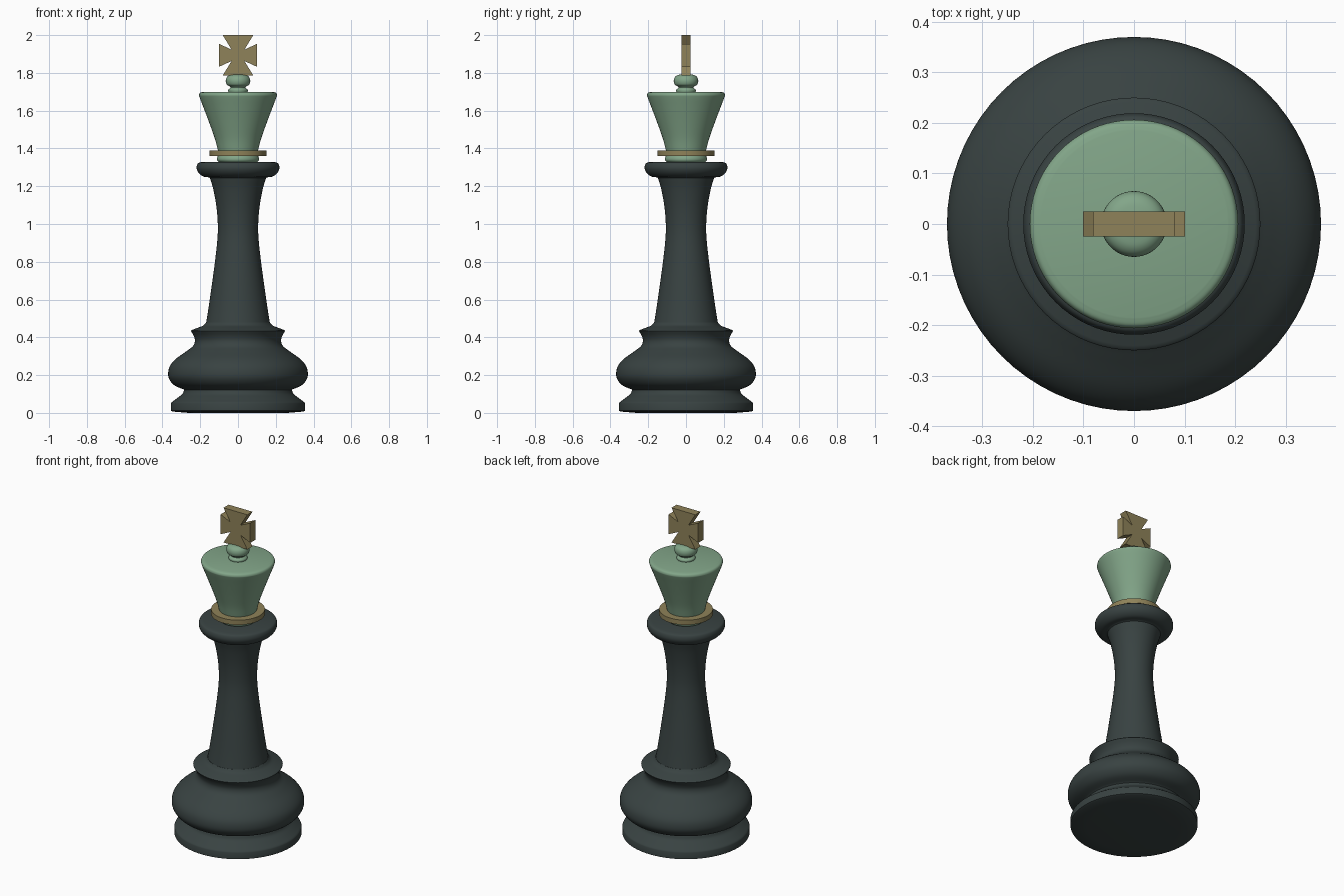
import bpy, bmesh, math
from mathutils import Vector

if "Cube" in bpy.data.objects:
    bpy.data.objects.remove(bpy.data.objects["Cube"])


def material(name, rgb):
    m = bpy.data.materials.new(name)
    m.diffuse_color = (*rgb, 1)
    m.use_nodes = True
    m.node_tree.nodes["Principled BSDF"].inputs["Base Color"].default_value = m.diffuse_color
    return m


DARK = material("dark slate", (0.040, 0.055, 0.054))
GREEN = material("sage green", (0.225, 0.38, 0.25))
GOLD = material("dull gold", (0.275, 0.225, 0.10))


def spline(pts, steps=5):
    """Smooth curve through the given profile points."""
    p = [Vector(q) for q in pts]
    p = [2 * p[0] - p[1]] + p + [2 * p[-1] - p[-2]]
    out = []
    for i in range(1, len(p) - 2):
        a, b, c, d = p[i - 1:i + 3]
        for k in range(steps):
            t = k / steps
            out.append(0.5 * (2 * b + (c - a) * t + (2 * a - 5 * b + 4 * c - d) * t * t
                              + (3 * b - a - 3 * c + d) * t ** 3))
    return [tuple(v) for v in out] + [tuple(pts[-1])]


def finish(name, bm, mat, smooth=True):
    bmesh.ops.recalc_face_normals(bm, faces=bm.faces[:])
    me = bpy.data.meshes.new(name)
    bm.to_mesh(me)
    bm.free()
    me.materials.append(mat)
    ob = bpy.data.objects.new(name, me)
    bpy.context.collection.objects.link(ob)
    if smooth:
        bpy.ops.object.select_all(action='DESELECT')
        ob.select_set(True)
        bpy.context.view_layer.objects.active = ob
        bpy.ops.object.shade_smooth_by_angle(angle=math.radians(35))
    return ob


def lathe(name, profile, mat, n=72):
    """Turn a (radius, height) profile around z and cap both ends."""
    bm = bmesh.new()
    rings = []
    for r, z in profile:
        rings.append([bm.verts.new((r * math.cos(2 * math.pi * i / n),
                                    r * math.sin(2 * math.pi * i / n), z)) for i in range(n)])
    for lo, hi in zip(rings, rings[1:]):
        for i in range(n):
            j = (i + 1) % n
            bm.faces.new((lo[i], lo[j], hi[j], hi[i]))
    bm.faces.new(rings[0][::-1])
    bm.faces.new(rings[-1])
    return finish(name, bm, mat)


# foot, bulge and ledge
foot = [(0.26, 0), (0.345, 0.007), (0.355, 0.012), (0.355, 0.05)]
foot += spline([(0.352, 0.056), (0.32, 0.08), (0.295, 0.10), (0.285, 0.122)])
bulge = spline([(0.287, 0.124), (0.335, 0.145), (0.362, 0.175), (0.37, 0.207), (0.361, 0.247),
                (0.33, 0.285), (0.275, 0.325), (0.24, 0.352), (0.228, 0.38), (0.234, 0.407),
                (0.25, 0.434)])
ledge = spline([(0.247, 0.438), (0.215, 0.45), (0.185, 0.462), (0.17, 0.478)])
lathe("base", foot + bulge + ledge, DARK)

# waisted column with rolled collar
column = spline([(0.17, 0.47), (0.157, 0.55), (0.141, 0.66), (0.122, 0.80), (0.109, 0.92),
                 (0.107, 1.0), (0.114, 1.09), (0.13, 1.18), (0.148, 1.243)])
collar = spline([(0.155, 1.247), (0.185, 1.252), (0.208, 1.27), (0.219, 1.295),
                 (0.213, 1.32), (0.195, 1.328)])
lathe("column", column + collar, DARK)

# neck ring, gold disc, flared crown and knob
lathe("neck_ring", spline([(0.098, 1.325), (0.109, 1.335), (0.111, 1.347), (0.106, 1.362)]), GREEN)
lathe("gold_disc", [(0.15, 1.36), (0.15, 1.389)], GOLD)
crown = spline([(0.105, 1.385), (0.122, 1.45), (0.15, 1.53), (0.182, 1.615), (0.203, 1.67),
                (0.206, 1.684), (0.2, 1.695), (0.185, 1.70)])
lathe("crown", crown, GREEN)
lathe("knob", spline([(0.05, 1.695), (0.052, 1.71), (0.04, 1.722), (0.047, 1.73), (0.06, 1.738),
                      (0.065, 1.757), (0.06, 1.776), (0.045, 1.788), (0.02, 1.793)]), GREEN)

# flared cross: one quarter outline mirrored into all four corners
quarter = [(0.101, 0.061), (0.034, 0.030), (0.081, 0.107)]
outline = []
for sx, sz in ((1, 1), (-1, 1), (-1, -1), (1, -1)):
    pts = [(sx * x, 1.893 + sz * z) for x, z in quarter]
    outline += pts if sx * sz > 0 else pts[::-1]
bm = bmesh.new()
face = bm.faces.new([bm.verts.new((x, -0.025, z)) for x, z in outline])
ext = bmesh.ops.extrude_face_region(bm, geom=[face])
bmesh.ops.translate(bm, vec=(0, 0.05, 0),
                    verts=[g for g in ext["geom"] if isinstance(g, bmesh.types.BMVert)])
finish("cross", bm, GOLD, smooth=False)
